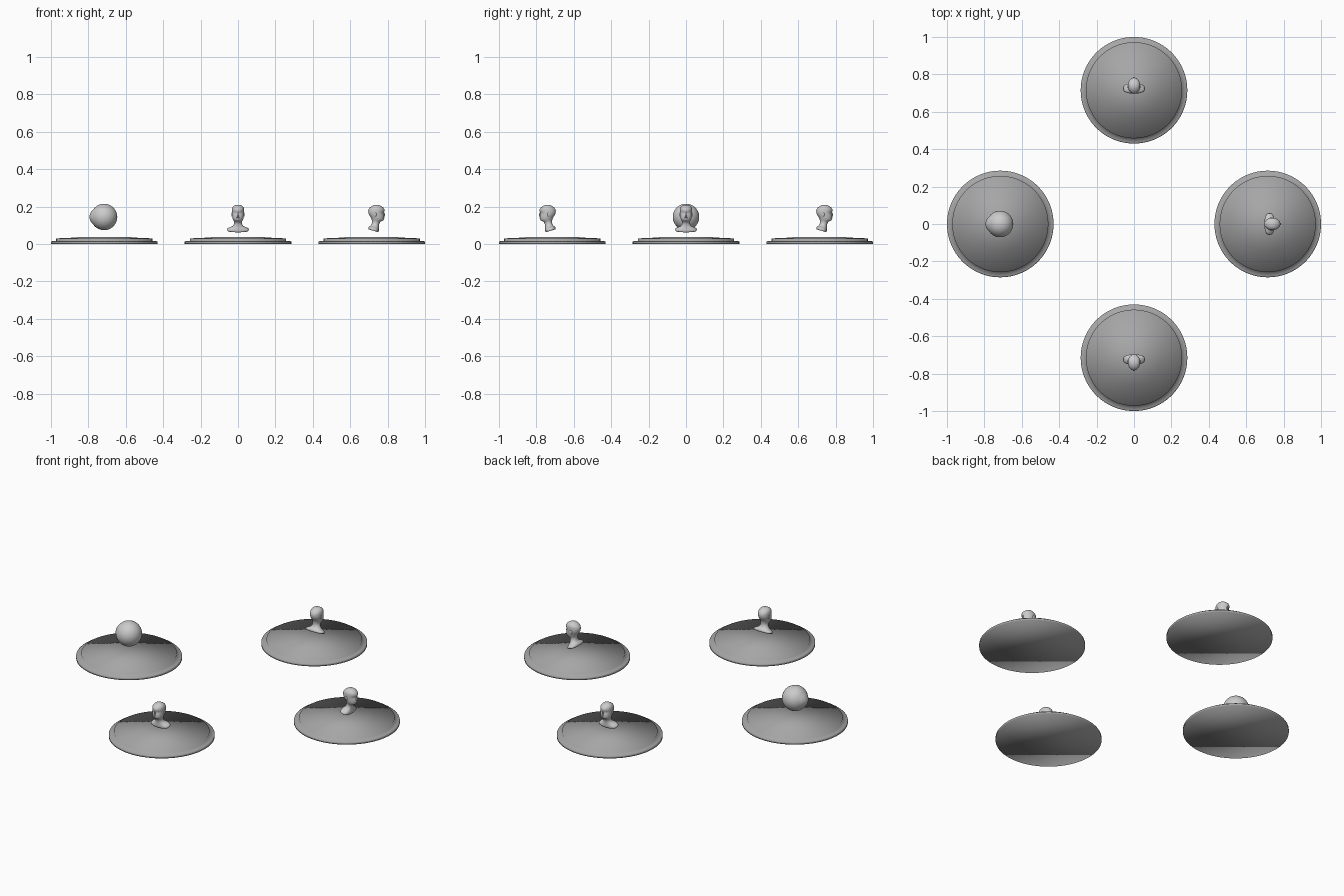
import bpy, bmesh, math
from mathutils import Vector

if "Cube" in bpy.data.objects:
    bpy.data.objects.remove(bpy.data.objects["Cube"])

R = 0.715   # distance of every stand from the centre

# darker grey of the stands
dark = bpy.data.materials.new("dark_grey")
dark.diffuse_color = (0.38, 0.38, 0.38, 1)
dark.use_nodes = True
dark.node_tree.nodes["Principled BSDF"].inputs["Base Color"].default_value = dark.diffuse_color


def finish(name, bm, loc, rot=0.0, angle=35):
    bmesh.ops.recalc_face_normals(bm, faces=bm.faces)
    me = bpy.data.meshes.new(name)
    bm.to_mesh(me)
    bm.free()
    ob = bpy.data.objects.new(name, me)
    bpy.context.collection.objects.link(ob)
    ob.location = loc
    ob.rotation_euler.z = rot
    bpy.ops.object.select_all(action='DESELECT')
    bpy.context.view_layer.objects.active = ob
    ob.select_set(True)
    bpy.ops.object.shade_smooth_by_angle(angle=math.radians(angle))
    return ob


def loft(bm, rings):
    # skin a list of point rings and cap both ends
    vr = [[bm.verts.new(p) for p in ring] for ring in rings]
    n = len(vr[0])
    for a, b in zip(vr, vr[1:]):
        for i in range(n):
            j = (i + 1) % n
            bm.faces.new((a[i], a[j], b[j], b[i]))
    bm.faces.new(vr[0])
    bm.faces.new(vr[-1])


def blob(bm, loc, size):
    ret = bmesh.ops.create_uvsphere(bm, u_segments=14, v_segments=10, radius=1)
    for v in ret['verts']:
        v.co = Vector((v.co.x * size[0], v.co.y * size[1], v.co.z * size[2])) + Vector(loc)


# stepped round stand: radius, height; shaded smooth throughout
STAND = [(0.285, 0), (0.285, 0.012), (0.279, 0.015), (0.257, 0.017),
         (0.257, 0.030), (0.145, 0.035), (0.144, 0.037)]


def stand(name, loc):
    bm = bmesh.new()
    n = 96
    loft(bm, [[(r * math.cos(2 * math.pi * i / n), r * math.sin(2 * math.pi * i / n), z)
               for i in range(n)] for r, z in STAND])
    finish(name, bm, loc, angle=180).data.materials.append(dark)


# head sections: height, back, front, half width
HEAD = [(0.070, -0.017, 0.034, 0.053), (0.075, -0.018, 0.037, 0.058),
        (0.082, -0.017, 0.038, 0.056), (0.089, -0.012, 0.038, 0.043),
        (0.096, -0.006, 0.038, 0.029), (0.107, 0.000, 0.040, 0.022),
        (0.118, 0.001, 0.045, 0.021), (0.123, 0.001, 0.056, 0.023),
        (0.128, 0.000, 0.063, 0.0255), (0.134, -0.001, 0.065, 0.028),
        (0.142, -0.005, 0.066, 0.030), (0.151, -0.011, 0.065, 0.0315),
        (0.160, -0.016, 0.064, 0.0325), (0.168, -0.018, 0.064, 0.033),
        (0.176, -0.019, 0.068, 0.033), (0.186, -0.017, 0.067, 0.033),
        (0.194, -0.011, 0.062, 0.031), (0.201, -0.003, 0.054, 0.026),
        (0.207, 0.008, 0.043, 0.018), (0.2095, 0.018, 0.032, 0.007)]


def bust(name, loc, rot):
    # local forward is -y
    bm = bmesh.new()
    n = 32
    rings = []
    for z, b, f, w in HEAD:
        ring = []
        for i in range(n):
            t = 2 * math.pi * i / n
            # k rises towards the shoulders: boxier section, sloping collar cut
            k = max(0, min(1, (0.11 - z) / 0.03))
            s = math.copysign(abs(math.sin(t)) ** (1 - 0.35 * k), math.sin(t))
            x = w * math.cos(t)
            fwd = (b + f) / 2 + (f - b) / 2 * s
            # eye sockets
            if s > 0:
                d = ((abs(x) - 0.014) / 0.008) ** 2 + ((z - 0.167) / 0.006) ** 2
                fwd -= 0.005 * math.exp(-d)
            ring.append((x, -fwd, z - k * 0.32 * (fwd - 0.011)))
        rings.append(ring)
    loft(bm, rings)
    # nose, lips, ears
    blob(bm, (0, -0.065, 0.158), (0.004, 0.005, 0.011))
    blob(bm, (0, -0.066, 0.151), (0.006, 0.006, 0.004))
    blob(bm, (0, -0.064, 0.1415), (0.009, 0.004, 0.0022))
    blob(bm, (0, -0.064, 0.1375), (0.008, 0.004, 0.0022))
    for s in (-1, 1):
        blob(bm, (s * 0.032, -0.018, 0.158), (0.004, 0.007, 0.012))
    finish(name, bm, loc, rot, 80)


# four stands, three busts facing outward
for side, a in (("front", 0), ("right", 90), ("back", 180), ("left", 270)):
    a = math.radians(a)
    loc = (R * math.sin(a), -R * math.cos(a), 0)
    stand(side + "_stand", loc)
    if side != "left":
        bust(side + "_bust", loc, a)

# ball on the left stand with a small rounded point facing outward
bm = bmesh.new()
bmesh.ops.create_uvsphere(bm, u_segments=48, v_segments=32, radius=0.0705)
for v in bm.verts:
    d = v.co.normalized()
    ang = math.acos(max(-1, min(1, -d.x)))
    v.co += d * 0.009 * max(0, 1 - ang / 0.65)
finish("ball", bm, (-R - 0.001, 0, 0.1445), angle=60)
